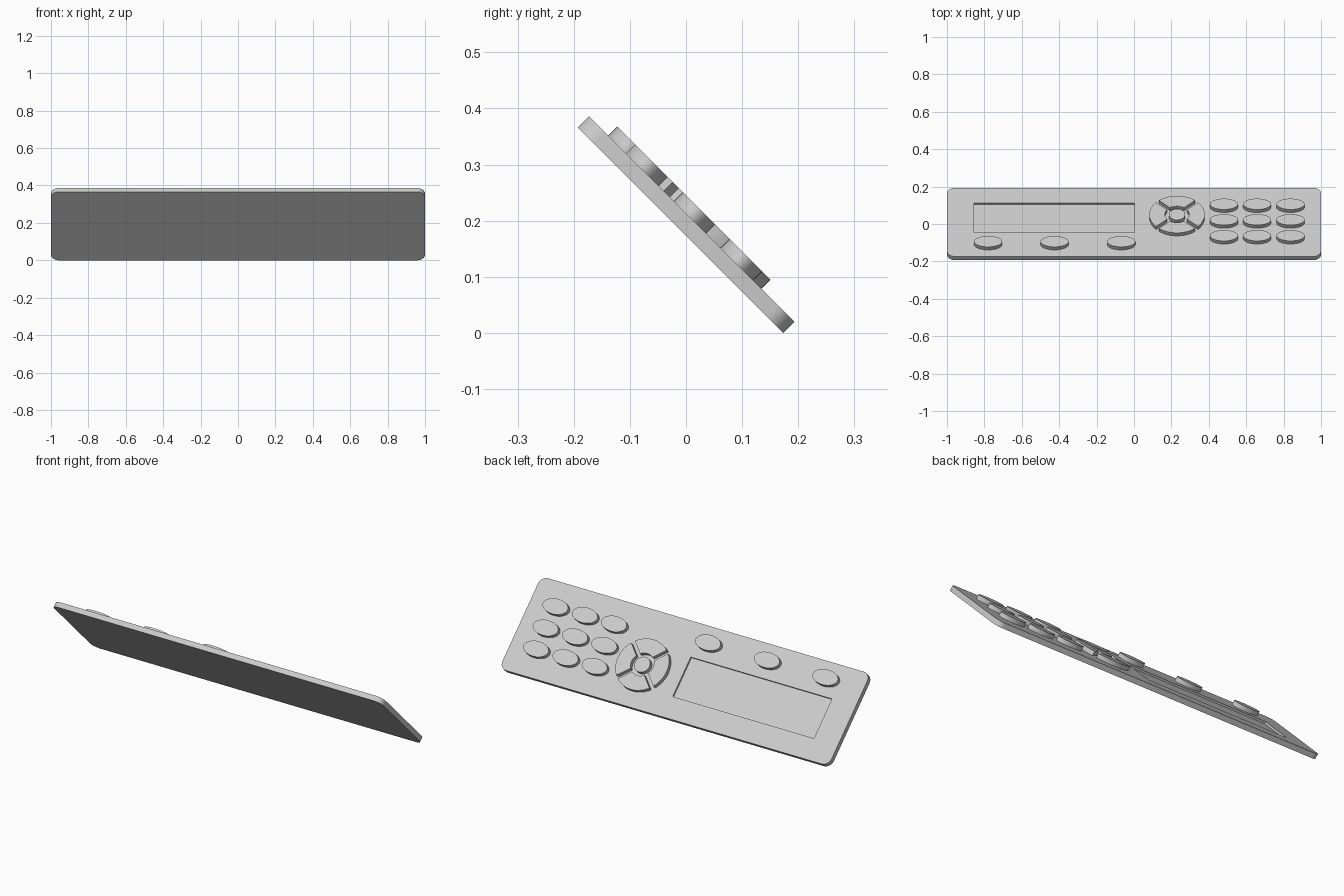
import bpy, bmesh
from math import sin, cos, pi, asin, radians

cube = bpy.data.objects.get("Cube")
if cube:
    bpy.data.objects.remove(cube, do_unlink=True)

grey = bpy.data.materials.new("light_grey")
grey.use_nodes = True
colour = (0.6, 0.6, 0.6, 1)
grey.diffuse_color = colour
grey.node_tree.nodes["Principled BSDF"].inputs["Base Color"].default_value = colour

TILT = radians(-45)
LIFT = 0.193
LENGTH, WIDTH, THICK = 2.0, 0.518, 0.028
FACE = THICK / 2
KEY_TOP = 0.037


def prism(name, outline, low, high):
    """Extrude a flat outline, then lean it back with the panel."""
    bm = bmesh.new()
    base = bm.faces.new([bm.verts.new((x, y, low)) for x, y in outline])
    top = bmesh.ops.extrude_face_region(bm, geom=[base])["geom"]
    bmesh.ops.translate(bm, vec=(0, 0, high - low),
                        verts=[v for v in top if isinstance(v, bmesh.types.BMVert)])
    bmesh.ops.recalc_face_normals(bm, faces=bm.faces)
    mesh = bpy.data.meshes.new(name)
    bm.to_mesh(mesh)
    bm.free()
    mesh.materials.append(grey)
    obj = bpy.data.objects.new(name, mesh)
    bpy.context.collection.objects.link(obj)
    obj.location.z = LIFT
    obj.rotation_euler.x = TILT
    return obj


def arc(cx, cy, rx, ry, start, end, steps):
    angles = [start + (end - start) * i / steps for i in range(steps + 1)]
    return [(cx + rx * cos(a), cy + ry * sin(a)) for a in angles]


def key(name, x, y, rx=0.075, ry=0.041):
    prism(name, arc(x, y, rx, ry, 0, 2 * pi, 48)[:-1], FACE - 0.002, KEY_TOP)


# Panel with rounded corners
r = 0.042
outline = []
for i, (sx, sy) in enumerate([(1, 1), (-1, 1), (-1, -1), (1, -1)]):
    outline += arc(sx * (LENGTH / 2 - r), sy * (WIDTH / 2 - r), r, r,
                   i * pi / 2, (i + 1) * pi / 2, 8)
panel = prism("panel", outline, -FACE, FACE)

# Sunken screen
left, right, low, high = -0.855, 0.003, -0.078, 0.144
cutter = prism("screen_cutter", [(left, low), (right, low), (right, high), (left, high)],
               FACE - 0.01, FACE + 0.05)
cutter.hide_render = True
cut = panel.modifiers.new("screen_recess", "BOOLEAN")
cut.object = cutter
cut.operation = "DIFFERENCE"
cut.solver = "EXACT"
bpy.context.view_layer.objects.active = panel
bpy.ops.object.modifier_apply(modifier=cut.name)
bpy.data.objects.remove(cutter, do_unlink=True)

# Three keys below the screen
for i, x in enumerate((-0.78, -0.425, -0.068)):
    key(f"screen_key_{i + 1}", x, -0.169)

# Keypad of nine keys
for row, y in enumerate((0.114, -0.004, -0.124)):
    for col, x in enumerate((0.481, 0.658, 0.837)):
        key(f"keypad_key_{row + 1}_{col + 1}", x, y)

# Direction ring in four segments around a centre key
cx, cy, rx, ry = 0.23, 0.036, 0.148, 0.14
inner, gap = 0.44, 0.075
for i, side in enumerate(("right", "top", "left", "bottom")):
    mid = i * pi / 2
    out_half = pi / 4 - asin(gap)
    in_half = pi / 4 - asin(gap / inner)
    shape = arc(cx, cy, rx, ry, mid - out_half, mid + out_half, 16)
    shape += arc(cx, cy, rx * inner, ry * inner, mid + in_half, mid - in_half, 10)
    prism(f"ring_segment_{side}", shape, FACE - 0.002, KEY_TOP)
key("ring_centre_key", cx, cy, 0.044, 0.042)

# Smooth the curved walls, keep the rims sharp
bpy.ops.object.select_all(action="DESELECT")
for obj in bpy.context.collection.objects:
    if obj.type == "MESH" and grey.name in obj.data.materials:
        obj.select_set(True)
bpy.context.view_layer.objects.active = panel
bpy.ops.object.shade_smooth_by_angle(angle=radians(30))
